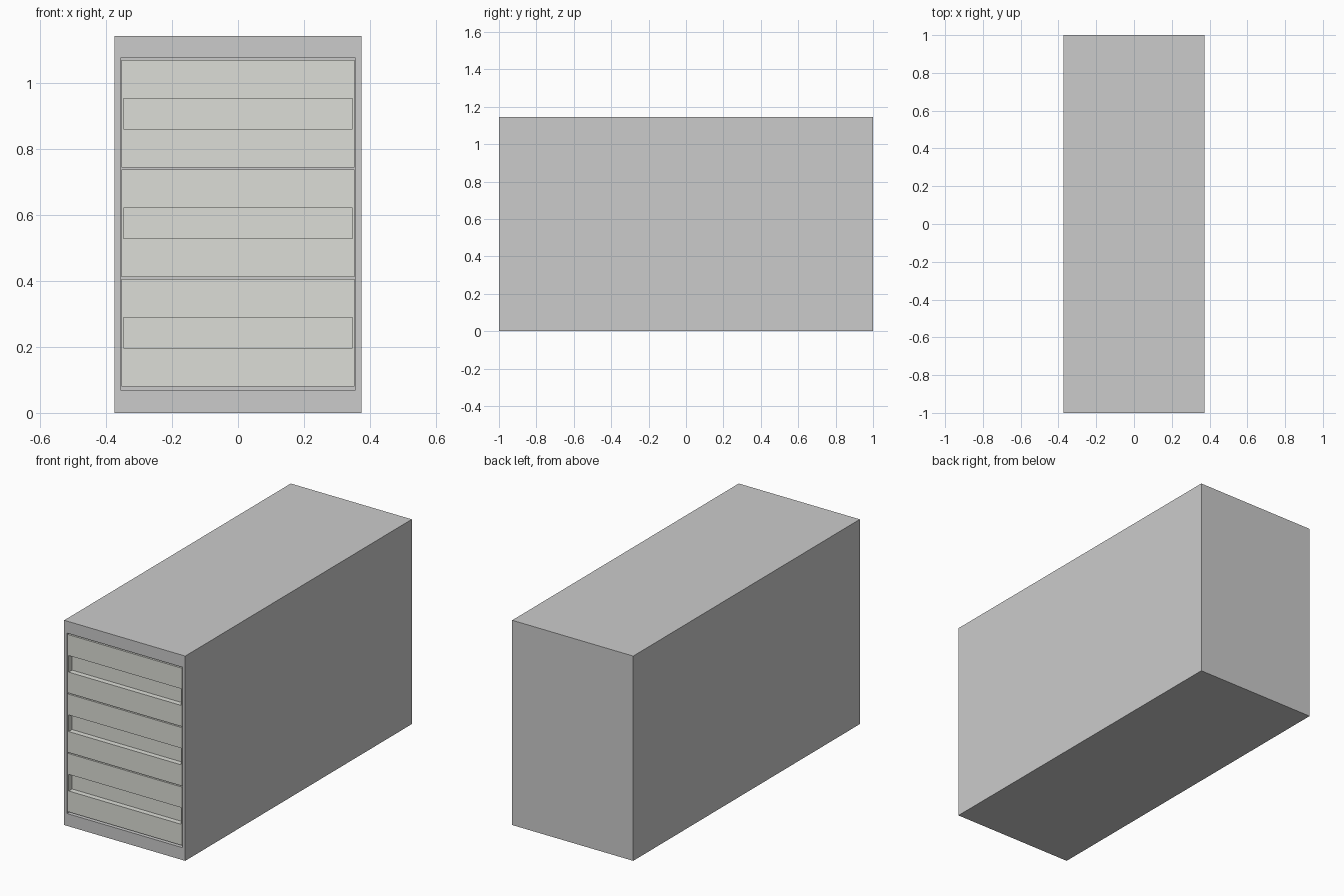
import bpy, bmesh

if "Cube" in bpy.data.objects:
    bpy.data.objects.remove(bpy.data.objects["Cube"])


def recessed_box(name, x, y, z, hole_x, hole_z, depth):
    """Box spanning x, y, z with a rectangular pocket cut into its front (-y) face."""
    bm = bmesh.new()

    def ring(xs, yy, zs):
        return [bm.verts.new((a, yy, b)) for a, b in
                ((xs[0], zs[0]), (xs[1], zs[0]), (xs[1], zs[1]), (xs[0], zs[1]))]

    # back, front outline, pocket mouth, pocket floor
    rings = [ring(x, y[1], z), ring(x, y[0], z),
             ring(hole_x, y[0], hole_z), ring(hole_x, y[0] + depth, hole_z)]
    for a, b in zip(rings, rings[1:]):
        for i in range(4):
            j = (i + 1) % 4
            bm.faces.new((a[i], a[j], b[j], b[i]))
    bm.faces.new(rings[0])
    bm.faces.new(rings[-1])
    bmesh.ops.recalc_face_normals(bm, faces=bm.faces)
    mesh = bpy.data.meshes.new(name)
    bm.to_mesh(mesh)
    bm.free()
    obj = bpy.data.objects.new(name, mesh)
    bpy.context.collection.objects.link(obj)
    return obj


# Cabinet shell, open at the front
recessed_box("cabinet_body", (-0.374, 0.374), (-1, 1), (0, 1.144),
             (-0.356, 0.356), (0.069, 1.077), 1.97)

# Three drawers with a wide finger slot in each front
cream = bpy.data.materials.new("drawer_paint")
cream.diffuse_color = (0.72, 0.73, 0.68, 1)
cream.use_nodes = True
cream.node_tree.nodes["Principled BSDF"].inputs["Base Color"].default_value = cream.diffuse_color
for i in range(3):
    z = 0.080 + 0.332 * i
    drawer = recessed_box(f"drawer_{i + 1}", (-0.353, 0.353), (-0.999, 0.94), (z, z + 0.326),
                          (-0.347, 0.347), (z + 0.117, z + 0.210), 0.03)
    drawer.data.materials.append(cream)
